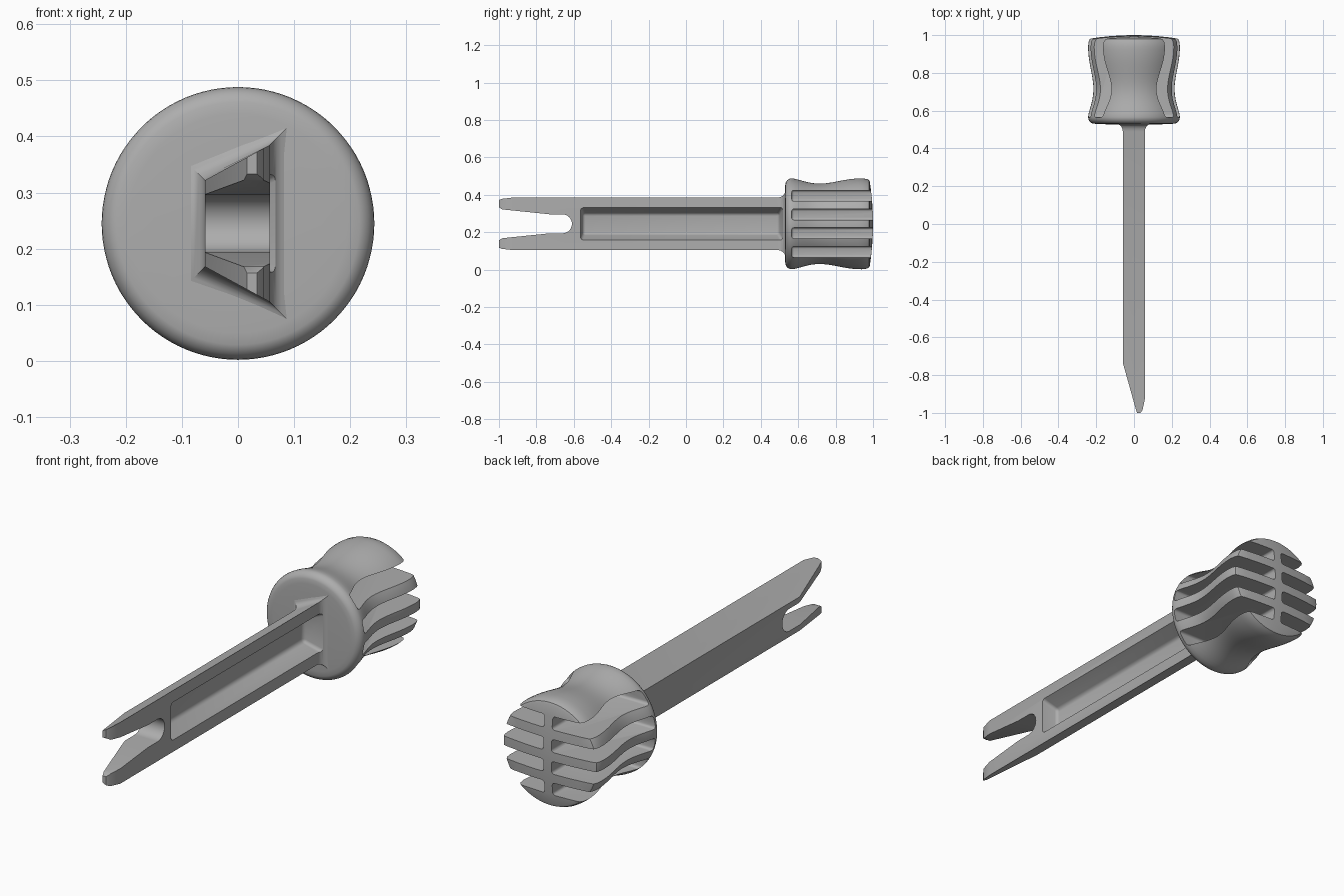
import bpy, bmesh
from math import sin, cos, pi

if "Cube" in bpy.data.objects:
    bpy.data.objects.remove(bpy.data.objects["Cube"])

AXIS = 0.245  # height of the centre line

grey = bpy.data.materials.new("plain_grey")
grey.use_nodes = True
colour = (0.42, 0.42, 0.42, 1)
grey.diffuse_color = colour
grey.node_tree.nodes["Principled BSDF"].inputs["Base Color"].default_value = colour


def loft(name, rings):
    """Closed solid through matching rings of points given around the centre line."""
    bm = bmesh.new()
    loops = [[bm.verts.new((x, y, z + AXIS)) for x, y, z in ring] for ring in rings]
    for a, b in zip(loops, loops[1:]):
        for i in range(len(a)):
            j = (i + 1) % len(a)
            bm.faces.new((a[i], a[j], b[j], b[i]))
    bm.faces.new(loops[0])
    bm.faces.new(loops[-1])
    bmesh.ops.recalc_face_normals(bm, faces=bm.faces)
    mesh = bpy.data.meshes.new(name)
    bm.to_mesh(mesh)
    bm.free()
    obj = bpy.data.objects.new(name, mesh)
    bpy.context.collection.objects.link(obj)
    obj.data.materials.append(grey)
    return obj


def apply(obj, kind, **settings):
    bpy.ops.object.select_all(action="DESELECT")
    obj.select_set(True)
    bpy.context.view_layer.objects.active = obj
    mod = obj.modifiers.new(kind, kind)
    for key, value in settings.items():
        setattr(mod, key, value)
    bpy.ops.object.modifier_apply(modifier=mod.name)


def combine(obj, cutter, operation="DIFFERENCE"):
    apply(obj, "BOOLEAN", object=cutter, operation=operation, solver="EXACT")
    bpy.data.objects.remove(cutter)


def smooth(obj, angle):
    bpy.ops.object.select_all(action="DESELECT")
    obj.select_set(True)
    bpy.context.view_layer.objects.active = obj
    bpy.ops.object.shade_smooth_by_angle(angle=angle)


def rect(x, y0, y1, half):
    return [(x, y0, -half), (x, y1, -half), (x, y1, half), (x, y0, half)]


# Handle: waisted, turned body with a rounded front and a shallow domed end
profile = [(0.01, 0.528), (0.15, 0.528), (0.195, 0.53)]
profile += [(0.207 + 0.036 * sin(a), 0.566 - 0.036 * cos(a))
            for a in [pi / 2 * i / 6 for i in range(1, 7)]]
profile += [(0.243 - 0.028 * sin(pi * (i / 20) ** 0.75) ** 2, 0.566 + 0.374 * i / 20)
            for i in range(1, 21)]
profile += [(0.24, 0.965), (0.234, 0.979)]
profile += [(r, 1 - 0.018 * (r / 0.23) ** 2) for r in (0.225, 0.18, 0.12, 0.06, 0.01)]
SEGMENTS = 96
handle = loft("handle", [[(r * cos(2 * pi * i / SEGMENTS), y, r * sin(2 * pi * i / SEGMENTS))
                          for i in range(SEGMENTS)] for r, y in profile])

# Grip slots on both sides, leaving ribs and a thin central web
for side in (-1, 1):
    for level in (-0.15, -0.05, 0.05, 0.15):
        slot = loft("slot_cutter", [[(x, y, z + level) for x, y, z in rect(side * x0, 0.565, 1.2, 0.029)]
                                    for x0 in (0.02, 0.4)])
        apply(slot, "BEVEL", width=0.012, segments=3)
        combine(handle, slot)
smooth(handle, pi / 5)


# Shaft: trapezoid section that flares where it meets the handle
def section(y, grow):
    wide, narrow = 0.14 + grow, 0.077 + grow
    left, right = 0.057 + grow, -0.059 - grow
    return [(right, y, -narrow), (left, y, -wide), (left, y, wide), (right, y, narrow)]


flare = [(-1.05, 0), (0.49, 0), (0.505, 0.003), (0.518, 0.01), (0.526, 0.02), (0.531, 0.033), (0.55, 0.033)]
shaft = loft("shaft", [section(y, grow) for y, grow in flare])

# Wedge-shaped tip, cut from above
plan = [(-0.2, 0.6), (-0.2, -0.23), (0.008, -0.975), (0.016, -1),
        (0.034, -1), (0.045, -0.985), (0.2, -0.275), (0.2, 0.6)]
combine(shaft, loft("tip_cutter", [[(x, y, z) for x, y in plan] for z in (-0.3, 0.3)]), "INTERSECT")

# Fork opening with a round end
upper = [(-1.05, 0.13), (-1, 0.088), (-0.982, 0.077), (-0.73, 0.051)]
bend = [(-0.661 + 0.051 * sin(pi * i / 16), 0.051 * cos(pi * i / 16)) for i in range(17)]
outline = upper + bend + [(y, -z) for y, z in reversed(upper)]
combine(shaft, loft("fork_cutter", [[(x, y, z) for y, z in outline] for x in (-0.3, 0.3)]))

# Long drafted pocket in the broad face
pocket = loft("pocket_cutter", [rect(-0.02, -0.552, 0.497, 0.055),
                                rect(0.12, -0.573, 0.53, 0.112)])
apply(pocket, "BEVEL", width=0.014, segments=4)
combine(shaft, pocket)
smooth(shaft, pi / 7)
